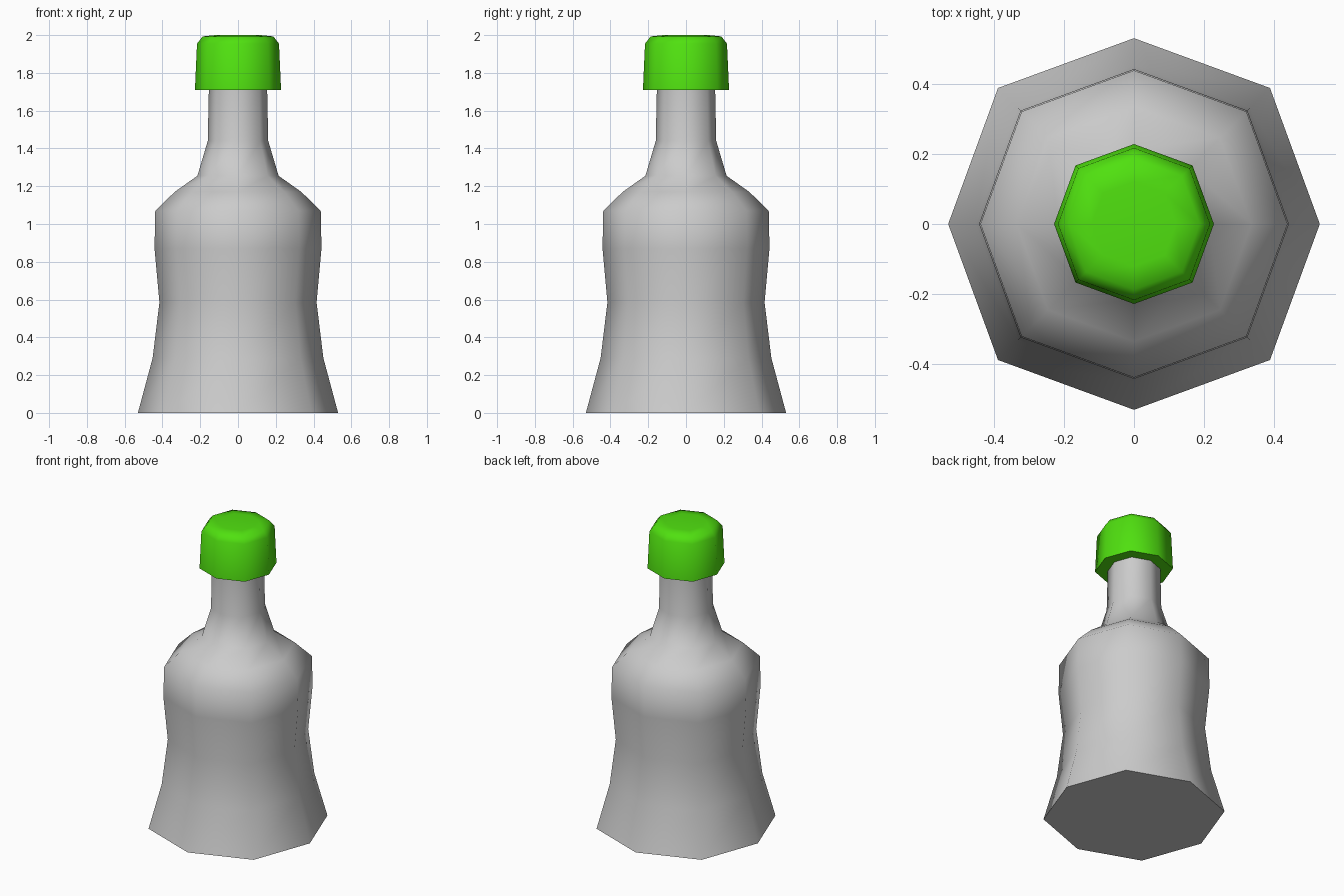
import bpy, bmesh
from math import cos, sin, pi, radians

if "Cube" in bpy.data.objects:
    bpy.data.objects.remove(bpy.data.objects["Cube"])

SIDES = 8
DIAGONAL = 1.035  # corners between the axes sit slightly further out


def lathe(name, profile, color=None):
    """Octagonal solid from (radius, z) rings, closed at both ends."""
    bm = bmesh.new()
    rings = []
    for r, z in profile:
        ring = []
        for i in range(SIDES):
            a = 2 * pi * i / SIDES
            k = r * (DIAGONAL if i % 2 else 1)
            ring.append(bm.verts.new((k * cos(a), k * sin(a), z)))
        rings.append(ring)
    for low, high in zip(rings, rings[1:]):
        for i in range(SIDES):
            j = (i + 1) % SIDES
            bm.faces.new((low[i], low[j], high[j], high[i]))
    bm.faces.new(rings[0][::-1])
    bm.faces.new(rings[-1])
    bmesh.ops.recalc_face_normals(bm, faces=bm.faces)
    mesh = bpy.data.meshes.new(name)
    bm.to_mesh(mesh)
    bm.free()
    obj = bpy.data.objects.new(name, mesh)
    bpy.context.collection.objects.link(obj)
    bpy.ops.object.select_all(action='DESELECT')
    obj.select_set(True)
    bpy.context.view_layer.objects.active = obj
    bpy.ops.object.shade_smooth_by_angle(angle=radians(60))
    if color:
        mat = bpy.data.materials.new(name + "_color")
        mat.diffuse_color = color
        mat.use_nodes = True
        mat.node_tree.nodes["Principled BSDF"].inputs["Base Color"].default_value = mat.diffuse_color
        mesh.materials.append(mat)
    return obj


# Bottle: flared foot, waist, shoulder and neck
lathe("bottle_body", [
    (0.53, 0), (0.452, 0.29), (0.416, 0.585), (0.442, 0.87), (0.438, 1.07),
    (0.335, 1.17), (0.215, 1.255), (0.16, 1.44), (0.154, 1.73)])

# Screw cap with a rounded top edge
lathe("bottle_cap", [
    (0.228, 1.71), (0.217, 1.955), (0.187, 1.993), (0.12, 2.0)],
    (0.08, 0.75, 0.005, 1))
